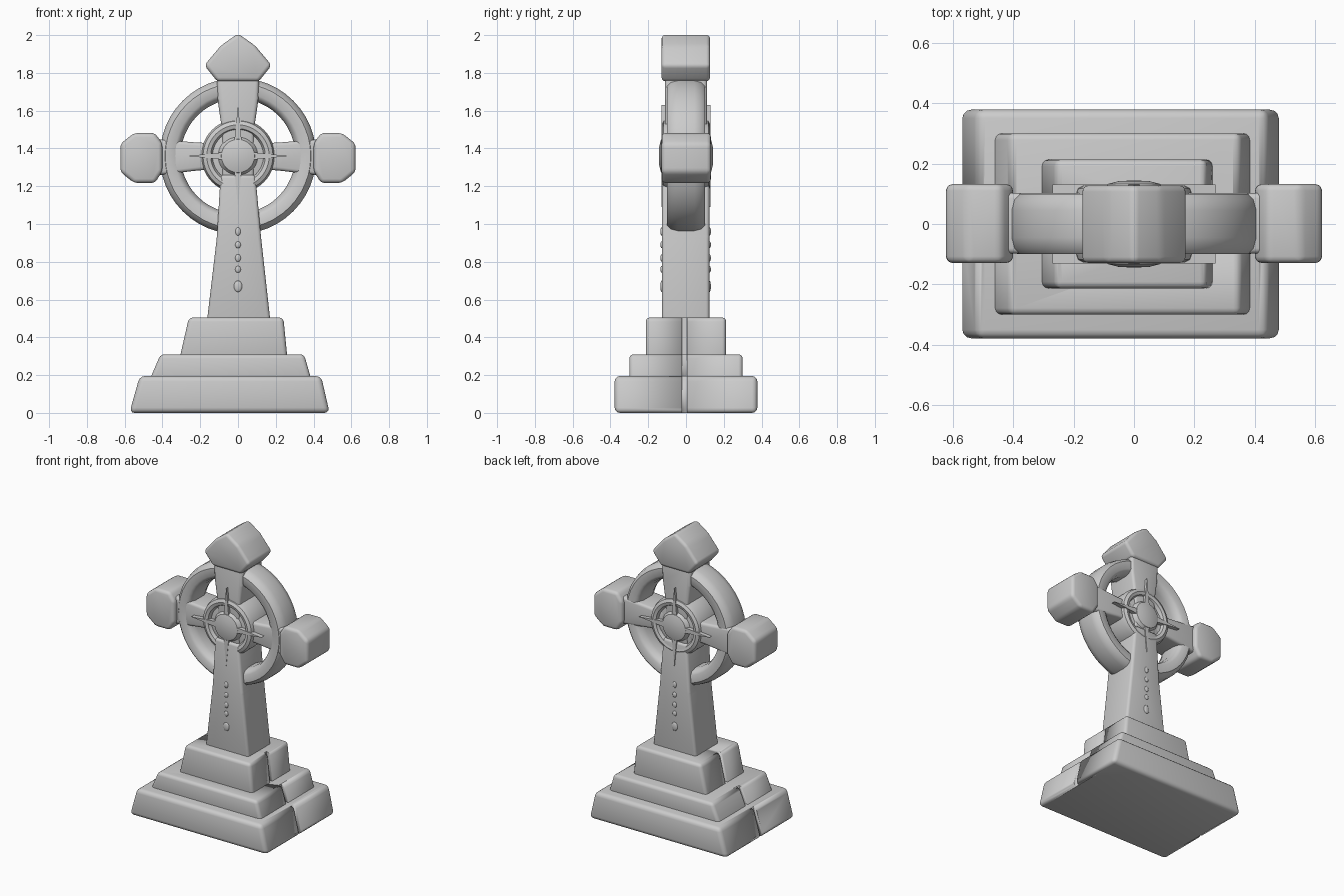
import bpy, bmesh, math
from mathutils import Matrix

if "Cube" in bpy.data.objects:
    bpy.data.objects.remove(bpy.data.objects["Cube"])

CZ = 1.36  # height of the wheel centre


def finish(bm, name, angle=40):
    bmesh.ops.recalc_face_normals(bm, faces=bm.faces)
    me = bpy.data.meshes.new(name)
    bm.to_mesh(me)
    bm.free()
    ob = bpy.data.objects.new(name, me)
    bpy.context.collection.objects.link(ob)
    bpy.ops.object.select_all(action='DESELECT')
    ob.select_set(True)
    bpy.context.view_layer.objects.active = ob
    bpy.ops.object.shade_smooth_by_angle(angle=math.radians(angle))
    return ob


def prism(name, profile, y0, y1, bevel=0.0):
    """Extrude an x-z profile along y and round its edges."""
    bm = bmesh.new()
    a = [bm.verts.new((x, y0, z)) for x, z in profile]
    b = [bm.verts.new((x, y1, z)) for x, z in profile]
    n = len(a)
    bm.faces.new(a)
    bm.faces.new(b[::-1])
    for i in range(n):
        j = (i + 1) % n
        bm.faces.new((a[i], b[i], b[j], a[j]))
    bmesh.ops.recalc_face_normals(bm, faces=bm.faces)
    if bevel:
        bmesh.ops.bevel(bm, geom=bm.edges[:], offset=bevel, segments=3,
                        profile=0.5, affect='EDGES', clamp_overlap=True)
    return finish(bm, name)


def lathe(name, section, steps=48, closed=True):
    """Spin an (r, y) section around the y axis through the wheel centre."""
    bm = bmesh.new()
    rings = []
    for i in range(steps):
        t = 2 * math.pi * i / steps
        rings.append([bm.verts.new((r * math.cos(t), y, CZ + r * math.sin(t)))
                      for r, y in section])
    m = len(section)
    for i in range(steps):
        p, q = rings[i], rings[(i + 1) % steps]
        for k in range(m if closed else m - 1):
            l = (k + 1) % m
            bm.faces.new((p[k], p[l], q[l], q[k]))
    bmesh.ops.remove_doubles(bm, verts=bm.verts, dist=1e-5)
    return finish(bm, name)


# Stepped base: bottom z, top z, bottom left/right, top left/right, half depth
tiers = [
    ("base_lower_step", 0.0, 0.195, -0.575, 0.485, -0.52, 0.44, 0.378, 0.028),
    ("base_middle_step", 0.17, 0.31, -0.47, 0.39, -0.41, 0.35, 0.30, 0.022),
    ("base_upper_step", 0.285, 0.505, -0.31, 0.262, -0.26, 0.24, 0.213, 0.022),
]
for name, z0, z1, l0, r0, l1, r1, d, bv in tiers:
    step = prism(name, [(l0, z0), (r0, z0), (r1, z1), (l1, z1)], -d, d, bv)
    # Block joints in both end faces
    for a, b in ((l0, l1), (r0, r1)):
        cut = prism("joint_cutter", [(a - .025, z0 - .01), (a + .025, z0 - .01),
                                     (b + .025, z1 + .01), (b - .025, z1 + .01)],
                    -0.022, 0.004)
        cut.hide_render = True
        mod = step.modifiers.new("joint", 'BOOLEAN')
        mod.operation = 'DIFFERENCE'
        mod.solver = 'EXACT'
        mod.object = cut
        bpy.context.view_layer.objects.active = step
        bpy.ops.object.modifier_apply(modifier=mod.name)
        bpy.data.objects.remove(cut)

# Tapered shaft and upper stem
prism("shaft", [(-0.165, 0.48), (0.172, 0.48), (0.122, 0.93), (0.092, 1.26),
                (-0.092, 1.26), (-0.112, 0.93)], -0.128, 0.124, 0.018)
prism("upper_stem", [(-0.085, 1.22), (0.085, 1.22), (0.085, 1.50), (0.108, 1.66),
                     (0.112, 1.80), (-0.112, 1.80), (-0.108, 1.66), (-0.085, 1.50)],
      -0.112, 0.112, 0.018)

# Pointed head
prism("pointed_head", [(-0.11, 1.755), (0.11, 1.755), (0.178, 1.84), (0.09, 1.945),
                       (0, 2.008), (-0.09, 1.945), (-0.178, 1.84)],
      -0.129, 0.127, 0.02)

# Cross arms with eight-sided ends
for s, side in ((-1, "left"), (1, "right")):
    prism(side + "_arm", [(0, 1.285), (s * .2, 1.285), (s * .45, 1.255),
                          (s * .45, 1.45), (s * .2, 1.43), (0, 1.43)],
          -0.098, 0.103, 0.018)
    prism(side + "_arm_end", [(s * .40, 1.28), (s * .44, 1.217), (s * .55, 1.217),
                              (s * .622, 1.275), (s * .622, 1.425),
                              (s * .55, 1.482), (s * .44, 1.482), (s * .40, 1.425)],
          -0.129, 0.132, 0.022)

# Large open wheel with rounded section
half = [(0.315, 0.085), (0.335, 0.10), (0.385, 0.10), (0.405, 0.08), (0.414, 0.045)]
ring = [(0.303, 0.045)] + half
lathe("wheel_ring", ring + [(r, -y) for r, y in reversed(ring)])

# Hub: rim, sunken groove and raised boss on both faces
hub = [(0.0, 0.144), (0.05, 0.142), (0.088, 0.132), (0.105, 0.105), (0.135, 0.10),
       (0.145, 0.122), (0.165, 0.128), (0.185, 0.118), (0.195, 0.09)]
lathe("hub", hub + [(r, -y) for r, y in reversed(hub)], closed=False)

# Four-pointed ridge running from the boss along the arms
star = []
for i in range(8):
    r = 0.27 if i % 2 == 0 else 0.035
    star.append((r * math.sin(i * math.pi / 4), CZ + r * math.cos(i * math.pi / 4)))
prism("hub_ridges", star, -0.13, 0.13)

# Carved beads down the front and back of the shaft
for y, side in ((-0.128, "front"), (0.124, "back")):
    bm = bmesh.new()
    for z, w, h in ((0.67, .022, .03), (0.76, .015, .018), (0.82, .015, .02),
                    (0.89, .015, .018), (0.96, .014, .022)):
        bmesh.ops.create_uvsphere(bm, u_segments=12, v_segments=8, radius=1,
                                  matrix=Matrix.Translation((0.0, y, z))
                                  @ Matrix.Diagonal((w, 0.008, h, 1)))
    finish(bm, side + "_beads")
